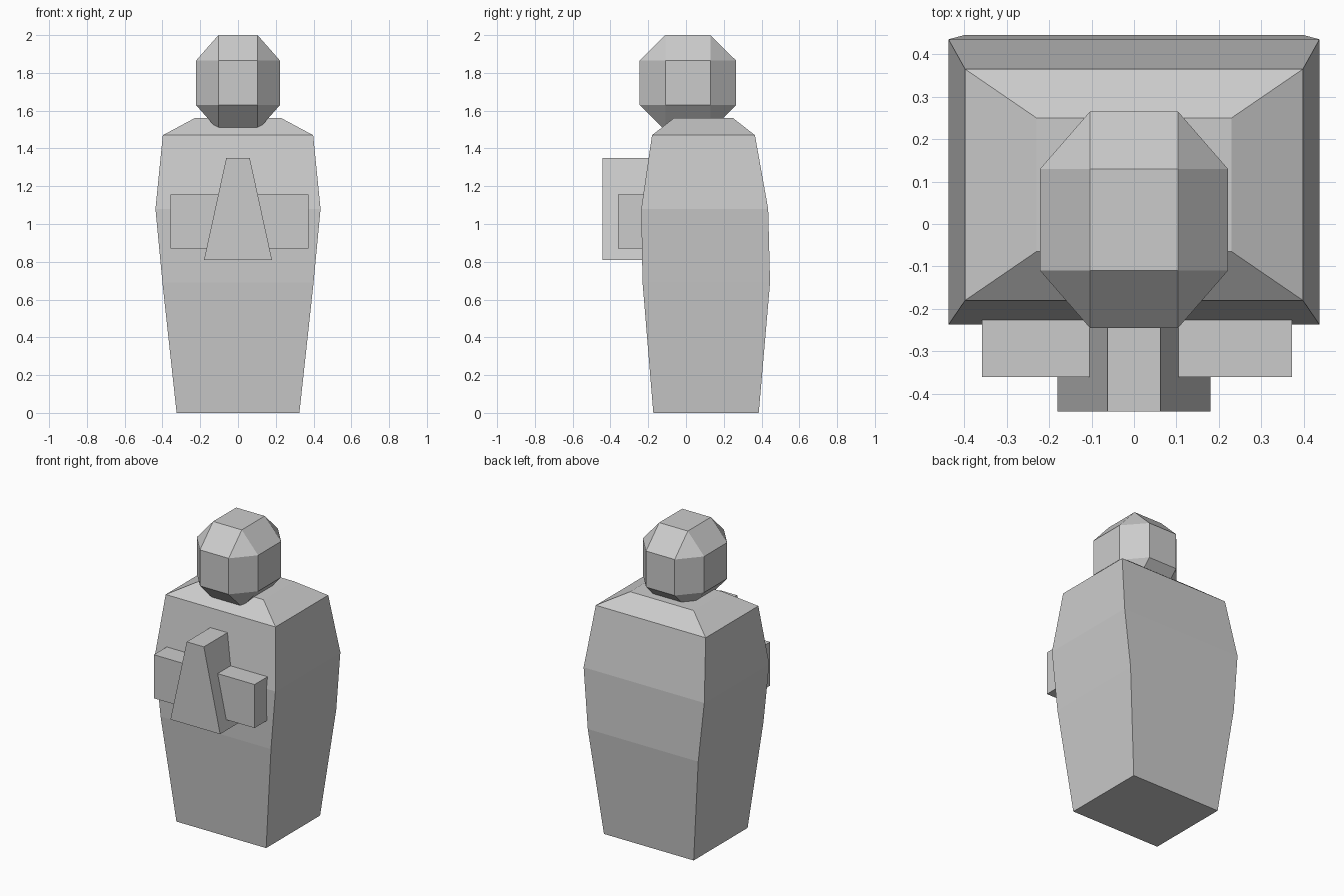
import bpy, bmesh
from mathutils import Matrix

if "Cube" in bpy.data.objects:
    bpy.data.objects.remove(bpy.data.objects["Cube"])


def make_object(name, bm):
    bmesh.ops.recalc_face_normals(bm, faces=bm.faces)
    mesh = bpy.data.meshes.new(name)
    bm.to_mesh(mesh)
    bm.free()
    obj = bpy.data.objects.new(name, mesh)
    bpy.context.collection.objects.link(obj)
    return obj


def loft(name, sections):
    """Stack rectangles (z, x_min, x_max, y_front, y_back) into a closed solid."""
    bm = bmesh.new()
    rings = []
    for z, x0, x1, y0, y1 in sections:
        corners = [(x0, y0), (x1, y0), (x1, y1), (x0, y1)]
        rings.append([bm.verts.new((x, y, z)) for x, y in corners])
    for low, high in zip(rings, rings[1:]):
        for i in range(4):
            j = (i + 1) % 4
            bm.faces.new((low[i], low[j], high[j], high[i]))
    bm.faces.new(rings[0][::-1])
    bm.faces.new(rings[-1])
    return make_object(name, bm)


# Body: tapered four-sided block with sloped shoulders
loft("body", [
    (0.00, -0.325, 0.325, -0.173, 0.385),
    (0.69, -0.400, 0.400, -0.230, 0.445),
    (1.08, -0.437, 0.437, -0.237, 0.435),
    (1.47, -0.398, 0.398, -0.180, 0.365),
    (1.56, -0.230, 0.230, -0.065, 0.250),
])

# Head: chamfered box sunk slightly into the shoulders
bm = bmesh.new()
bmesh.ops.create_cube(bm, size=2)
bmesh.ops.bevel(bm, geom=bm.edges[:], offset=0.533, offset_type='OFFSET',
                segments=1, affect='EDGES', profile=0.5)
bm.transform(Matrix.Translation((0, 0.01, 1.7475))
             @ Matrix.Diagonal((0.222, 0.255, 0.2525, 1)))
make_object("head", bm)

# Front crossbar and the tapered wedge in front of it
loft("crossbar", [(0.87, -0.358, 0.372, -0.36, -0.18),
                  (1.155, -0.358, 0.372, -0.36, -0.18)])
loft("wedge", [(0.81, -0.18, 0.18, -0.442, -0.18),
               (1.35, -0.062, 0.062, -0.442, -0.18)])
